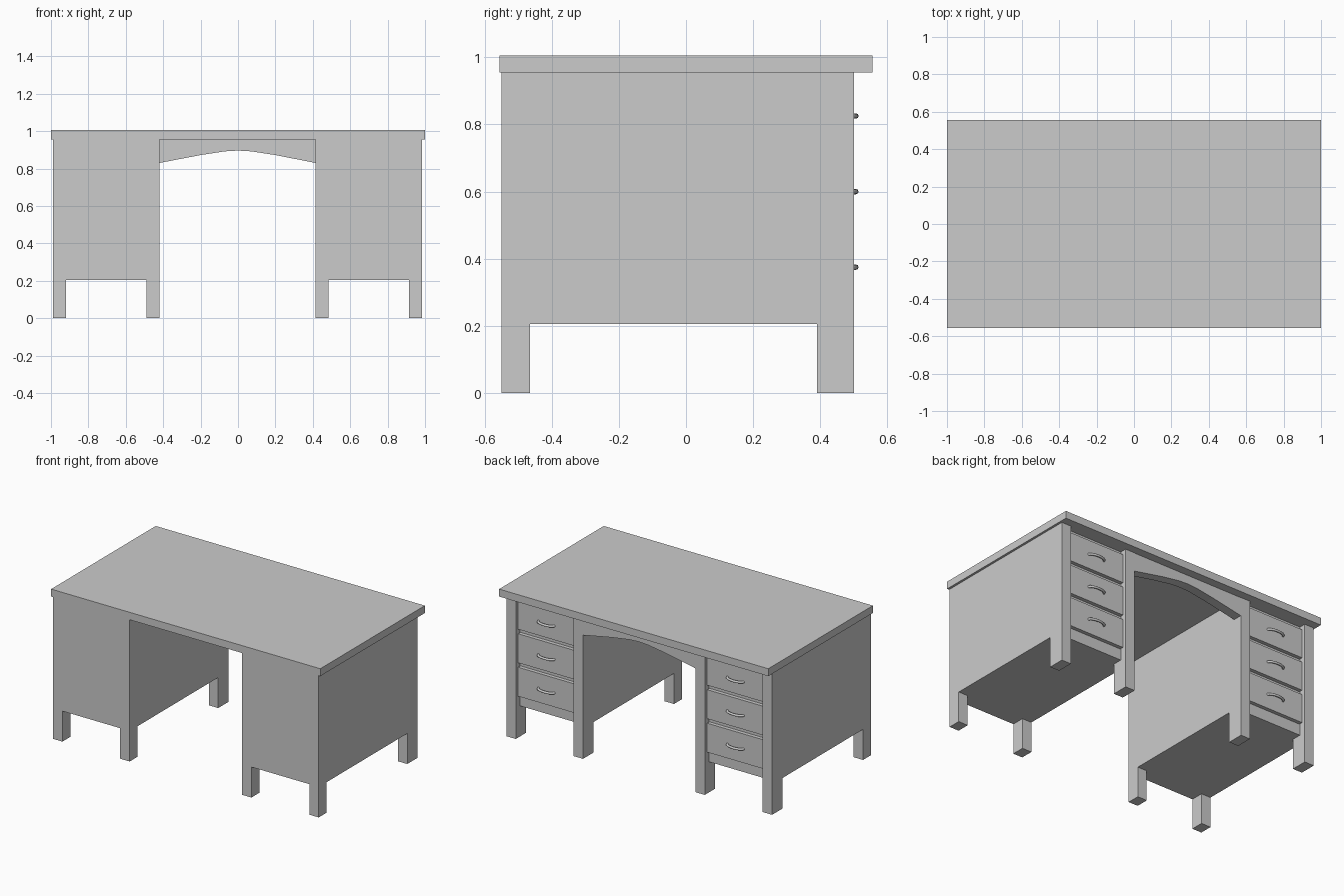
import bpy, bmesh, math

if "Cube" in bpy.data.objects:
    bpy.data.objects.remove(bpy.data.objects["Cube"])


def finish(name, bm):
    bmesh.ops.recalc_face_normals(bm, faces=bm.faces)
    me = bpy.data.meshes.new(name)
    bm.to_mesh(me)
    bm.free()
    ob = bpy.data.objects.new(name, me)
    bpy.context.collection.objects.link(ob)
    return ob


def prism(name, pts, direction):
    """Extrude a closed 3D outline along a vector."""
    bm = bmesh.new()
    face = bm.faces.new([bm.verts.new(p) for p in pts])
    ext = bmesh.ops.extrude_face_region(bm, geom=[face])
    verts = [v for v in ext["geom"] if isinstance(v, bmesh.types.BMVert)]
    bmesh.ops.translate(bm, verts=verts, vec=direction)
    bm.faces.ensure_lookup_table()
    if not any(len(f.verts) == len(pts) and set(f.verts).isdisjoint(verts) for f in bm.faces):
        bm.faces.new([v for v in bm.verts if v not in verts])
    return finish(name, bm)


def box(name, x0, x1, y0, y1, z0, z1):
    return prism(name, [(x0, y0, z0), (x1, y0, z0), (x1, y1, z0), (x0, y1, z0)], (0, 0, z1 - z0))


def handle(name, cx, y0, z):
    """Horizontal bow pull swept along a shallow arc."""
    cu = bpy.data.curves.new(name, "CURVE")
    cu.dimensions = "3D"
    cu.bevel_depth = 0.008
    cu.bevel_resolution = 2
    cu.use_fill_caps = True
    n = 9
    sp = cu.splines.new("POLY")
    sp.points.add(n - 1)
    for i, p in enumerate(sp.points):
        a = math.pi * i / (n - 1)
        p.co = (cx - 0.06 * math.cos(a), y0 + 0.026 * math.sin(a), z, 1)
    ob = bpy.data.objects.new(name, cu)
    bpy.context.collection.objects.link(ob)


LEG_TOP, UNDER, TOP = 0.205, 0.955, 1.005
FRONT, POST, CORE, BACK = -0.55, 0.39, 0.455, 0.50
FACE = 0.48
W, LEG = 0.285, 0.07

# Desk top
box("desk_top", -1, 1, -0.555, 0.555, UNDER, TOP)

# Pedestals with corner posts, legs, drawers and handles
for side, cx in (("left", -0.705), ("right", 0.70)):
    a, b = cx - W, cx + W
    plan = [(a, FRONT), (b, FRONT), (b, BACK), (b - LEG, BACK), (b - LEG, CORE),
            (a + LEG, CORE), (a + LEG, BACK), (a, BACK)]
    prism(f"{side}_pedestal", [(x, y, LEG_TOP) for x, y in plan], (0, 0, UNDER - LEG_TOP))
    for end, y0, y1 in (("front", FRONT, -0.465), ("rear", POST, BACK)):
        for i, x in enumerate((a, b - LEG)):
            box(f"{side}_{end}_leg_{i + 1}", x, x + LEG, y0, y1, 0, LEG_TOP)
    for i in range(3):
        z = 0.825 - 0.225 * i
        box(f"{side}_drawer_{i + 1}", a + LEG + 0.004, b - LEG - 0.004, CORE - 0.02, FACE,
            z - 0.095, z + 0.1)
        handle(f"{side}_handle_{i + 1}", cx, FACE, z)

# Arched apron over the knee space
arch = [(-0.42, 0.83), (-0.20, 0.872), (-0.07, 0.892), (0.0, 0.896), (0.07, 0.892), (0.20, 0.872), (0.415, 0.83)]
outline = arch + [(0.415, UNDER), (-0.42, UNDER)]
prism("arched_apron", [(x, 0.435, z) for x, z in outline], (0, BACK - 0.437, 0))
